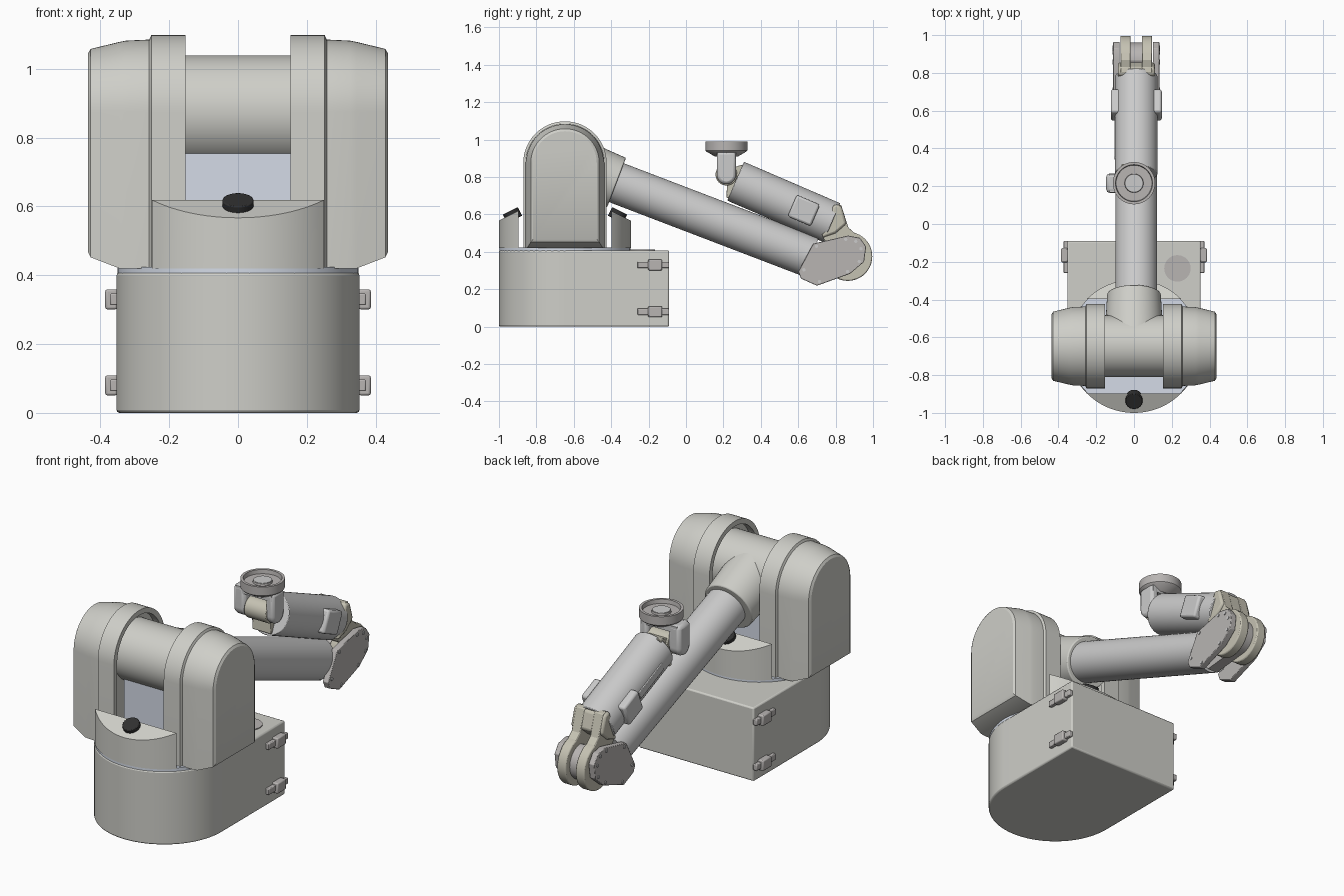
import bpy, bmesh, math
from mathutils import Vector, Matrix

if "Cube" in bpy.data.objects:
    bpy.data.objects.remove(bpy.data.objects["Cube"])

CY, SZ, AX = -0.647, 0.875, 0.012      # turntable y, shoulder height, arm centre x


def mat(name, col):
    m = bpy.data.materials.new(name)
    m.diffuse_color = (*col, 1)
    m.use_nodes = True
    m.node_tree.nodes["Principled BSDF"].inputs["Base Color"].default_value = m.diffuse_color
    return m


SHELL = mat("shell", (0.62, 0.62, 0.58))
LIGHT = mat("light_grey", (0.72, 0.73, 0.75))
TAN = mat("tan", (0.56, 0.54, 0.45))
GREY = mat("mid_grey", (0.48, 0.46, 0.45))
BLUE = mat("pale_blue", (0.66, 0.71, 0.80))
BLACK = mat("black", (0.03, 0.03, 0.03))


def finish(name, bm, m, bevel=0):
    bmesh.ops.remove_doubles(bm, verts=bm.verts, dist=1e-5)
    bmesh.ops.recalc_face_normals(bm, faces=bm.faces)
    me = bpy.data.meshes.new(name)
    bm.to_mesh(me)
    bm.free()
    ob = bpy.data.objects.new(name, me)
    bpy.context.collection.objects.link(ob)
    me.materials.append(m)
    bpy.ops.object.select_all(action='DESELECT')
    ob.select_set(True)
    bpy.context.view_layer.objects.active = ob
    bpy.ops.object.shade_smooth_by_angle(angle=math.radians(30))
    if bevel:
        b = ob.modifiers.new("bevel", 'BEVEL')
        b.width, b.segments, b.limit_method = bevel, 2, 'ANGLE'
        b.angle_limit = math.radians(40)
    return ob


def loft(name, rings, m, bevel=0):
    """Skin a row of closed point loops and cap both ends."""
    bm = bmesh.new()
    vs = [[bm.verts.new(p) for p in r] for r in rings]
    n = len(vs[0])
    for a, b in zip(vs, vs[1:]):
        for i in range(n):
            bm.faces.new((a[i], a[(i + 1) % n], b[(i + 1) % n], b[i]))
    bm.faces.new(vs[0])
    bm.faces.new(vs[-1])
    return finish(name, bm, m, bevel)


def prism_x(name, pts, x0, x1, m, bevel=0):
    return loft(name, [[(x, y, z) for y, z in pts] for x in (x0, x1)], m, bevel)


def tube(name, p0, p1, r0, m, r1=None, bevel=0, n=48):
    p0, p1 = Vector(p0), Vector(p1)
    q = (p1 - p0).to_track_quat('Z', 'Y')
    ring = lambda p, r: [p + q @ Vector((r * math.cos(t), r * math.sin(t), 0))
                         for t in (2 * math.pi * i / n for i in range(n))]
    return loft(name, [ring(p0, r0), ring(p1, r1 or r0)], m, bevel)


def box(name, c, size, m, bevel=0, tilt=0):
    bm = bmesh.new()
    M = Matrix.Translation(c) @ Matrix.Rotation(tilt, 4, 'X') @ Matrix.Diagonal((*size, 1))
    bmesh.ops.create_cube(bm, size=1, matrix=M)
    return finish(name, bm, m, bevel)


def arc(cx, cy, r, a0, a1, n=24):
    return [(cx + r * math.cos(math.radians(a0 + (a1 - a0) * i / n)),
             cy + r * math.sin(math.radians(a0 + (a1 - a0) * i / n))) for i in range(n + 1)]


# D-shaped base with cap disc and latches
foot = arc(0, CY, 0.353, 180, 360, 48) + [(0.353, -0.09), (-0.353, -0.09)]
loft("base", [[(x, y, z) for x, y in foot] for z in (0, 0.408)], SHELL, 0.008)
tube("base_cap", (0.23, -0.235, 0.40), (0.23, -0.235, 0.413), 0.07, GREY)
for s in (-1, 1):
    for z in (0.08, 0.33):
        box("latch_strap", (s * 0.36, -0.175, z), (0.024, 0.17, 0.034), GREY, 0.004)
        box("latch_body", (s * 0.368, -0.165, z), (0.036, 0.075, 0.058), GREY, 0.006)

# turntable and central web under the shoulder
tube("turntable", (0, CY, 0.40), (0, CY, 0.424), 0.35, BLUE, n=64)
box("shoulder_web", (0, CY, 0.61), (0.34, 0.22, 0.38), BLUE)

# front and rear turret segments with sloping tops and buttons
half = math.degrees(math.asin(0.25 / 0.353))
for s, side in ((-1, "front"), (1, "rear")):
    seg = arc(0, 0, 0.353, 90 - half, 90 + half)
    loft(side + "_turret_segment",
         [[(x, CY + s * y, 0.42) for x, y in seg],
          [(x, CY + s * y, 0.567 + 0.5 * (0.353 - y)) for x, y in seg]], SHELL)
    nrm = Vector((0, s * 0.447, 0.894))
    c = Vector((0, CY + s * 0.283, 0.60))
    tube(side + "_button", c - nrm * 0.03, c + nrm * 0.022, 0.045, BLACK, bevel=0.003)

# shoulder towers: (x, arch radius, bottom z), starting in the inner recess
sections = [(0.19, 0.195, 0.45), (0.153, 0.195, 0.45), (0.153, 0.223, 0.42), (0.252, 0.223, 0.42),
            (0.258, 0.21, 0.42), (0.325, 0.207, 0.42), (0.345, 0.203, 0.42),
            (0.428, 0.183, 0.452), (0.436, 0.170, 0.468)]
for s, side in ((-1, "left"), (1, "right")):
    loft(side + "_tower", [[(s * x, y, z) for y, z in
                            arc(CY, SZ, r, 0, 180, 32) + [(CY - r, zb), (CY + r, zb)]]
                           for x, r, zb in sections], SHELL)
tube("shoulder_drum", (-0.2, CY, SZ), (0.2, CY, SZ), 0.164, SHELL, n=64)

# upper arm
d = Vector((0, 0.934, -0.357))
sh = Vector((0, CY, SZ))
ax = Vector((AX, 0, 0))
tube("arm_collar", sh + d * 0.04, sh + d * 0.295, 0.156, SHELL, 0.142, bevel=0.006)
tube("upper_arm", sh + ax + d * 0.2, sh + ax + d * 1.41, 0.111, LIGHT)

# elbow side plates, bolts, hub and forearm fork
plate = [(0.60, 0.294), (0.68, 0.444), (0.866, 0.487), (0.93, 0.475), (0.963, 0.428),
         (0.952, 0.347), (0.877, 0.283), (0.70, 0.219), (0.615, 0.257)]
mid = Vector((0.79, 0.358))
for s, side in ((-1, "left"), (1, "right")):
    prism_x(side + "_elbow_plate", plate, AX + s * 0.088, AX + s * 0.122, GREY, 0.003)
    for p in plate[:6] + plate[6:8]:
        y, z = mid + (Vector(p) - mid) * 0.84
        tube("plate_bolt", (AX + s * 0.115, y, z), (AX + s * 0.126, y, z), 0.009, LIGHT, n=10)
    tube(side + "_elbow_disc", (AX + s * 0.03, 0.865, 0.376), (AX + s * 0.084, 0.865, 0.376),
         0.131, TAN, bevel=0.006)
    prism_x(side + "_fork_cheek", [(0.74, 0.46), (0.725, 0.50), (0.80, 0.655), (0.83, 0.65),
                                   (0.868, 0.53), (0.97, 0.44), (0.865, 0.376)],
            AX + s * 0.03, AX + s * 0.084, TAN, 0.004)
prism_x("elbow_hub", [(0.60, 0.34)] + arc(0.865, 0.376, 0.095, 90, -90) + [(0.66, 0.26)],
        AX - 0.031, AX + 0.031, GREY)
prism_x("fork_bridge", [(0.725, 0.475), (0.79, 0.655), (0.83, 0.645), (0.858, 0.55), (0.80, 0.50)],
        AX - 0.098, AX + 0.098, TAN, 0.012)

# forearm tube, side band and cable strip
f0, f1 = Vector((AX, 0.265, 0.778)), Vector((AX, 0.78, 0.556))
tube("forearm", f0, f1, 0.113, LIGHT, bevel=0.004)
tilt = -math.atan2(0.222, 0.515)
box("forearm_band", (AX, 0.63, 0.621), (0.27, 0.135, 0.125), LIGHT, 0.012, tilt)
box("forearm_strip", (AX - 0.108, 0.45, 0.698), (0.016, 0.22, 0.045), LIGHT, 0.003, tilt)

# wrist knuckle, fork and tool flange
WY, WZ = 0.216, 0.813
prism_x("wrist_lug", [(0.32, 0.865), (0.295, 0.865), (0.25, 0.85), (0.19, 0.77), (0.22, 0.755),
                      (0.215, 0.69), (0.235, 0.685)], -0.065, 0.05, TAN, 0.004)
tube("wrist_knuckle", (-0.075, WY, WZ), (0.06, WY, WZ), 0.058, TAN, bevel=0.004)
link = arc(WY, WZ, 0.051, 180, 360) + [(WY + 0.051, 0.935), (WY - 0.051, 0.935)]
prism_x("left_wrist_link", link, -0.147, -0.075, LIGHT, 0.018)
prism_x("right_wrist_link", link, 0.052, 0.10, LIGHT, 0.015)
box("wrist_bridge", (-0.02, WY, 0.915), (0.22, 0.1, 0.035), LIGHT)
profile = [(0.062, 0.91), (0.108, 0.937), (0.112, 0.942), (0.112, 0.99), (0.098, 0.99),
           (0.095, 0.968), (0.05, 0.968), (0.048, 0.978)]
loft("tool_flange", [[(x, y, z) for x, y in arc(0, WY, r, 0, 352.5, 47)] for r, z in profile], GREY)
tube("flange_centre", (0, WY, 0.97), (0, WY, 0.98), 0.045, LIGHT)
